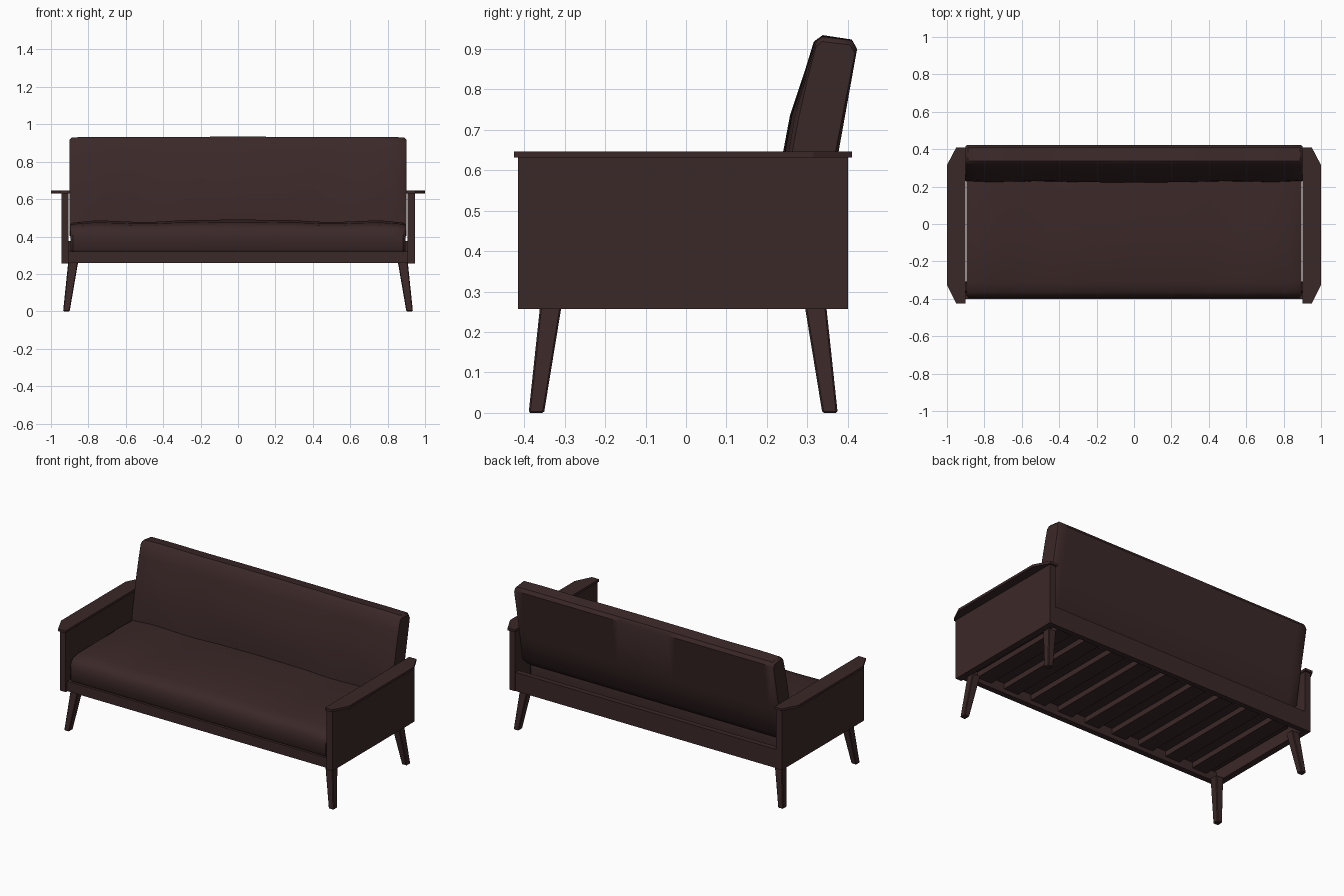
import bpy, bmesh, math
from mathutils import Vector

if "Cube" in bpy.data.objects:
    bpy.data.objects.remove(bpy.data.objects["Cube"])

brown = bpy.data.materials.new("dark_brown")
brown.diffuse_color = (0.044, 0.021, 0.021, 1)
brown.use_nodes = True
brown.node_tree.nodes["Principled BSDF"].inputs["Base Color"].default_value = brown.diffuse_color


def finish(name, bm, bevel=0.0, smooth=None):
    bmesh.ops.recalc_face_normals(bm, faces=bm.faces)
    me = bpy.data.meshes.new(name)
    bm.to_mesh(me)
    bm.free()
    me.materials.append(brown)
    ob = bpy.data.objects.new(name, me)
    bpy.context.collection.objects.link(ob)
    if bevel:
        m = ob.modifiers.new("bevel", 'BEVEL')
        m.width, m.segments = bevel, 1
    if smooth:
        bpy.ops.object.select_all(action='DESELECT')
        ob.select_set(True)
        bpy.context.view_layer.objects.active = ob
        bpy.ops.object.shade_smooth_by_angle(angle=math.radians(smooth))
    return ob


def bridge(bm, rings):
    """Skin a list of equal-length point rings and cap both ends."""
    vs = [[bm.verts.new(p) for p in r] for r in rings]
    n = len(vs[0])
    for a, b in zip(vs, vs[1:]):
        for i in range(n):
            bm.faces.new((a[i], a[(i + 1) % n], b[(i + 1) % n], b[i]))
    bm.faces.new(vs[0])
    bm.faces.new(vs[-1])


def box(name, x0, x1, y0, y1, z0, z1, bevel=0.0):
    bm = bmesh.new()
    bridge(bm, [[(x0, y0, z), (x1, y0, z), (x1, y1, z), (x0, y1, z)] for z in (z0, z1)])
    return finish(name, bm, bevel)


def puff(x):
    """Softly waved upholstery: high in the middle and near the ends."""
    pts = [(0, 1), (0.25, 0.8), (0.5, 0.25), (0.75, 0.7), (0.91, 0)]
    x = abs(x)
    for (a, fa), (b, fb) in zip(pts, pts[1:]):
        if x <= b:
            t = (x - a) / (b - a)
            t = t * t * (3 - 2 * t)
            return fa + (fb - fa) * t
    return 0


def cushion(name, half, profile):
    """Profile rows: y, z, puff in y, puff in z."""
    cy = sum(p[0] for p in profile) / len(profile)
    cz = sum(p[1] for p in profile) / len(profile)
    inner = half - 0.012
    xs = [-half] + [inner * i / 16 for i in range(-16, 17)] + [half]
    rings = []
    for x in xs:
        inset = 0.012 if abs(x) == half else 0
        f = puff(x)
        ring = []
        for y, z, py, pz in profile:
            d = Vector((cy - y, cz - z)).normalized() * inset
            ring.append((x, y + py * f + d.x, z + pz * f + d.y))
        rings.append(ring)
    bm = bmesh.new()
    bridge(bm, rings)
    return finish(name, bm, smooth=40)


# Seat and back cushions
cushion("seat", 0.895, [
    (-0.385, 0.32, 0, 0), (-0.394, 0.335, 0, 0), (-0.396, 0.40, 0, 0),
    (-0.388, 0.435, 0, 0.004), (-0.365, 0.455, 0, 0.008), (-0.31, 0.466, 0, 0.012),
    (-0.10, 0.473, 0, 0.018), (0.10, 0.470, 0, 0.020), (0.26, 0.462, 0, 0.018),
    (0.275, 0.445, 0, 0), (0.275, 0.32, 0, 0)])
cushion("backrest", 0.90, [
    (0.225, 0.42, 0, 0), (0.235, 0.50, -0.014, 0), (0.254, 0.645, -0.014, 0),
    (0.270, 0.735, -0.013, 0), (0.300, 0.84, -0.008, 0), (0.322, 0.918, -0.006, 0),
    (0.338, 0.930, 0, 0.004), (0.410, 0.921, 0, 0.002), (0.423, 0.90, 0, 0),
    (0.369, 0.60, 0, 0), (0.335, 0.43, 0, 0), (0.290, 0.39, 0, 0)])

# Frame rails
box("front_rail", -0.906, 0.906, -0.400, -0.365, 0.258, 0.32)
box("back_rail", -0.906, 0.906, 0.365, 0.398, 0.258, 0.375)

# Slats under the seat
for i in range(9):
    x = (i - 4) * 0.195
    box(f"slat_{i + 1}", x - 0.05, x + 0.05, -0.366, 0.366, 0.285, 0.318)

for side, s in (("left", -1), ("right", 1)):
    # Arm panel and inner support
    box(f"{side}_arm_panel", s * 0.905, s * 0.945, -0.415, 0.40, 0.257, 0.633)
    # Armrest board with clipped outer corners
    outline = [(0.90, -0.425), (0.95, -0.425), (1.0, -0.325), (1.0, 0.315), (0.95, 0.41), (0.90, 0.41)]
    bm = bmesh.new()
    bridge(bm, [[(s * x, y, z) for x, y in outline] for z in (0.631, 0.646)])
    finish(f"{side}_armrest", bm)
    # Splayed tapered legs
    for end, t in (("front", -1), ("back", 1)):
        rings = []
        for z, x0, x1, y0, y1 in ((0, 0.900, 0.935, 0.344, 0.382), (0.262, 0.855, 0.908, 0.301, 0.354)):
            rings.append([(s * x, t * y - 0.007, z) for x, y in ((x0, y0), (x1, y0), (x1, y1), (x0, y1))])
        bm = bmesh.new()
        bridge(bm, rings)
        finish(f"{side}_{end}_leg", bm, bevel=0.004)
